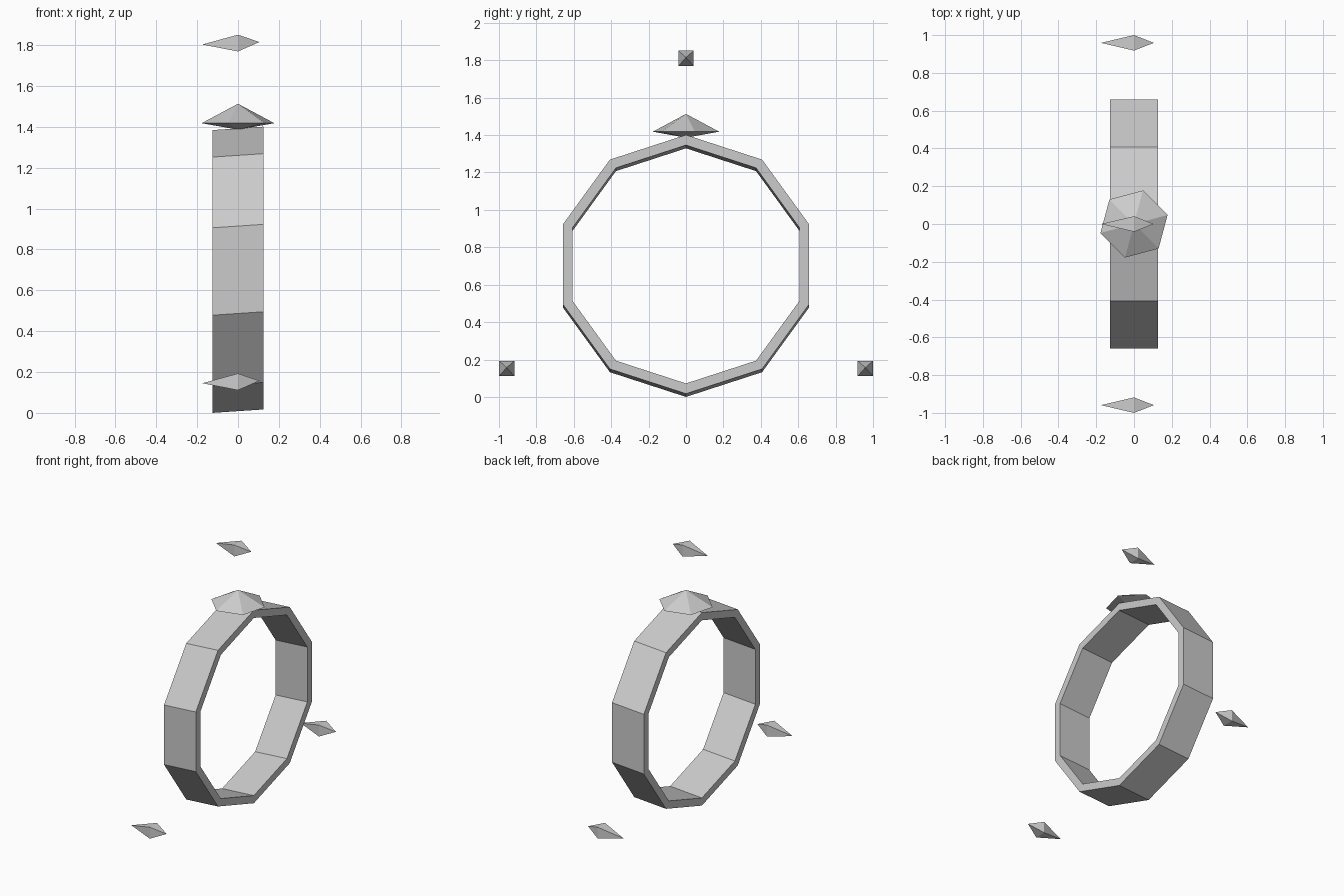
import bpy, bmesh
from math import sin, cos, pi, radians

if "Cube" in bpy.data.objects:
    bpy.data.objects.remove(bpy.data.objects["Cube"])


def make_object(name, verts, faces):
    bm = bmesh.new()
    vs = [bm.verts.new(v) for v in verts]
    for f in faces:
        bm.faces.new([vs[i] for i in f])
    bmesh.ops.recalc_face_normals(bm, faces=bm.faces)
    mesh = bpy.data.meshes.new(name)
    bm.to_mesh(mesh)
    bm.free()
    obj = bpy.data.objects.new(name, mesh)
    bpy.context.collection.objects.link(obj)
    return obj


def bipyramid(name, rim, tip_a, tip_b):
    n = len(rim)
    faces = []
    for i in range(n):
        j = (i + 1) % n
        faces += [(i, j, n), (j, i, n + 1)]
    return make_object(name, rim + [tip_a, tip_b], faces)


# Ten-sided band, its +x rim slightly higher than its -x rim
SIDES = 10
loops = [(-0.126, 0.692, 0.692), (0.126, 0.709, 0.692),
         (0.126, 0.709, 0.637), (-0.126, 0.692, 0.637)]
verts = [(x, r * sin(2 * pi * i / SIDES), zc + r * cos(2 * pi * i / SIDES))
         for x, zc, r in loops for i in range(SIDES)]
faces = []
for k in range(4):
    a, b = k * SIDES, (k + 1) % 4 * SIDES
    for i in range(SIDES):
        j = (i + 1) % SIDES
        faces.append((a + i, a + j, b + j, b + i))
make_object("ring_band", verts, faces)

# Six-sided gem on top of the band
rim = [(0.184 * cos(radians(15 + 60 * i)), 0.184 * sin(radians(15 + 60 * i)), 1.418)
       for i in range(6)]
bipyramid("gem", rim, (0, 0, 1.513), (0, 0, 1.386))

# Three floating shards, long tip towards -x
for name, y, z in (("shard_top", 0, 1.81), ("shard_right", 0.959, 0.152),
                   ("shard_left", -0.959, 0.152)):
    s = 0.041
    rim = [(0, y + s * a, z + s * b) for a, b in ((1, 1), (-1, 1), (-1, -1), (1, -1))]
    bipyramid(name, rim, (-0.175, y, z - 0.007), (0.105, y, z + 0.005))
